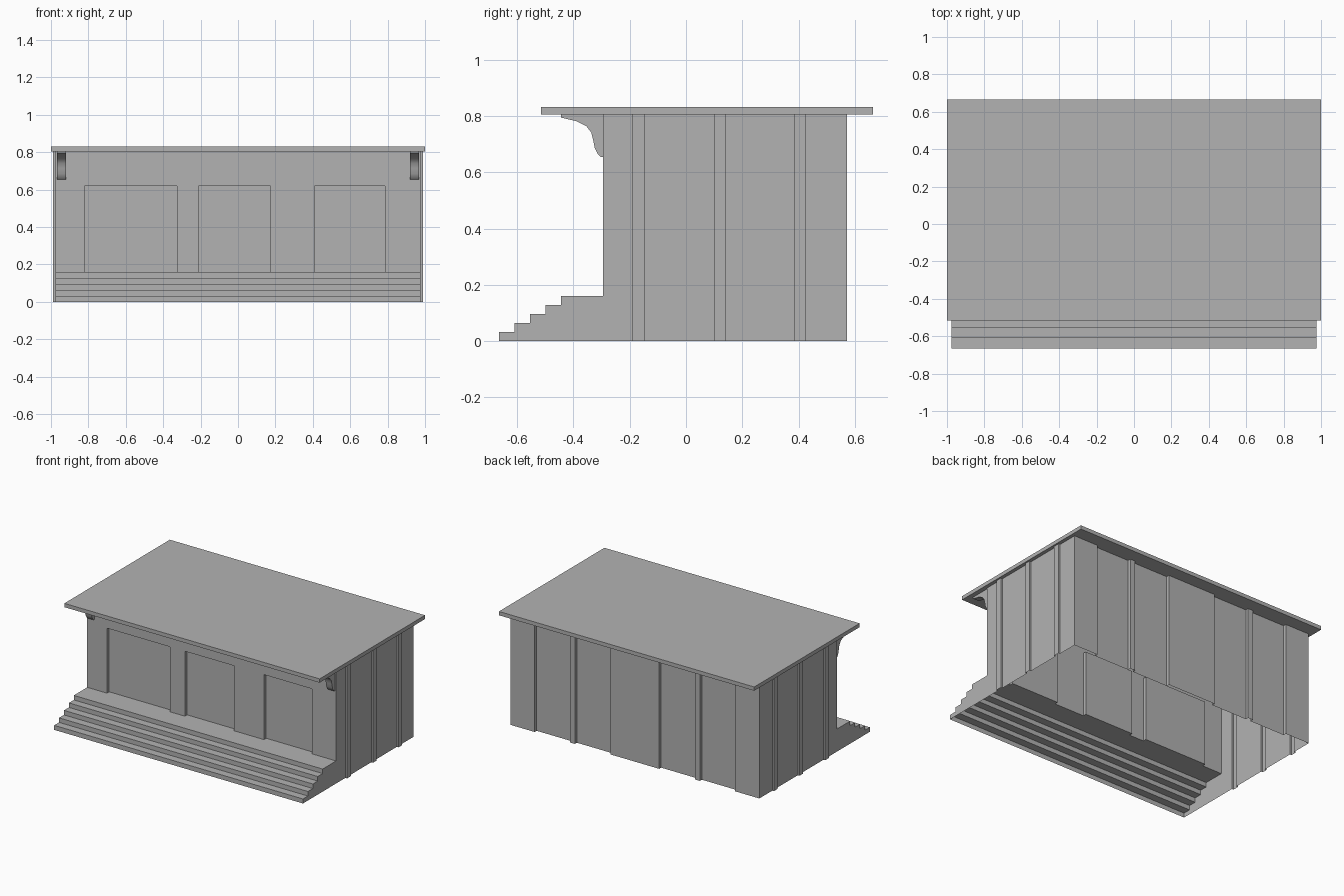
import bpy

cube = bpy.data.objects.get("Cube")
if cube:
    bpy.data.objects.remove(cube, do_unlink=True)

# Single stone-grey material
stone = bpy.data.materials.new("stone_grey")
stone.use_nodes = True
GREY = (0.448, 0.448, 0.448, 1)
stone.diffuse_color = GREY
stone.node_tree.nodes["Principled BSDF"].inputs["Base Color"].default_value = GREY

HALF = 0.975      # half width of walls and steps
FRONT, BACK = -0.295, 0.572
PORCH, DOOR_TOP, EAVES = 0.16, 0.62, 0.805


def build(name, polygons):
    """Make one mesh object from a list of polygons, welding shared corners."""
    verts, index, faces = [], {}, []
    for poly in polygons:
        face = []
        for p in poly:
            key = tuple(round(c, 4) for c in p)
            if key not in index:
                index[key] = len(verts)
                verts.append(key)
            face.append(index[key])
        faces.append(face)
    mesh = bpy.data.meshes.new(name)
    mesh.from_pydata(verts, [], faces)
    mesh.materials.append(stone)
    obj = bpy.data.objects.new(name, mesh)
    bpy.context.collection.objects.link(obj)
    return obj


def wall(path, z0, z1):
    """Raise a plan path into a thin wall, outside on the right of the path."""
    return [[(*a, z0), (*b, z0), (*b, z1), (*a, z1)] for a, b in zip(path, path[1:])]


def flat(x0, x1, y0, y1, z, up=True):
    quad = [(x0, y0, z), (x1, y0, z), (x1, y1, z), (x0, y1, z)]
    return quad if up else quad[::-1]


def prism(profile, x0, x1):
    """Extrude a (y, z) profile along x, with both ends closed."""
    sides = [[(x0, *a), (x0, *b), (x1, *b), (x1, *a)]
             for a, b in zip(profile, profile[1:] + profile[:1])]
    return sides + [[(x1, *p) for p in profile], [(x0, *p) for p in profile[::-1]]]


# Side and back walls: pilasters on the sides, two recessed bays behind
half_plan = [(HALF, FRONT)]
for y0, y1 in ((-0.19, -0.145), (0.10, 0.14), (0.385, 0.427)):
    half_plan += [(HALF, y0), (HALF + 0.013, y0), (HALF + 0.013, y1), (HALF, y1)]
half_plan.append((HALF, BACK))
bay = BACK - 0.022
for x0, x1 in ((0.785, 0.51), (0.47, 0.19)):
    half_plan += [(x0, BACK), (x0, bay), (x1, bay), (x1, BACK)]
plan = half_plan + [(-x, y) for x, y in reversed(half_plan)]
build("side_and_back_walls", wall(plan, 0, EAVES))

# Front wall with three recessed doorways
inner = FRONT + 0.025
doors = ((-0.82, -0.325), (-0.21, 0.175), (0.41, 0.785))
path = [(-HALF, FRONT)]
lintels = []
for x0, x1 in doors:
    path += [(x0, FRONT), (x0, inner), (x1, inner), (x1, FRONT)]
    lintels.append(flat(x0, x1, FRONT, inner, DOOR_TOP, up=False))
    lintels.append(flat(x0, x1, FRONT, inner, PORCH))
path.append((HALF, FRONT))
upper = wall([(-HALF, FRONT), (HALF, FRONT)], DOOR_TOP, EAVES)
build("front_wall", wall(path, PORCH, DOOR_TOP) + lintels + upper)

# Porch and steps: open underneath, closed at the ends
STEPS, RUN, START = 5, 0.055, -0.665
rise = PORCH / STEPS
stair = [(START, 0)]
for i in range(STEPS):
    y = START + i * RUN
    y_end = FRONT if i == STEPS - 1 else y + RUN
    stair += [(y, (i + 1) * rise), (y_end, (i + 1) * rise)]
treads = [[(-HALF, *a), (HALF, *a), (HALF, *b), (-HALF, *b)]
          for a, b in zip(stair, stair[1:])]
outline = stair + [(FRONT, 0)]
ends = [[(HALF, *p) for p in reversed(outline)], [(-HALF, *p) for p in outline]]
build("porch_steps", treads + ends)

# Flat overhanging roof slab
build("roof_slab", prism([(-0.515, EAVES), (0.665, EAVES), (0.665, 0.832), (-0.515, 0.832)], -1, 1))

# Curved brackets under the front eaves
curve = [(FRONT, EAVES), (-0.445, EAVES), (-0.445, 0.795), (-0.39, 0.782),
         (-0.355, 0.765), (-0.337, 0.742), (-0.33, 0.715), (-0.324, 0.685),
         (-0.313, 0.664), (-0.303, 0.655), (FRONT, 0.655)]
for name, x in (("left_bracket", 0.943), ("right_bracket", -0.943)):
    bracket = build(name, prism(curve, x - 0.024, x + 0.024))
    bpy.ops.object.select_all(action="DESELECT")
    bracket.select_set(True)
    bpy.context.view_layer.objects.active = bracket
    bpy.ops.object.shade_smooth_by_angle(angle=0.6)
